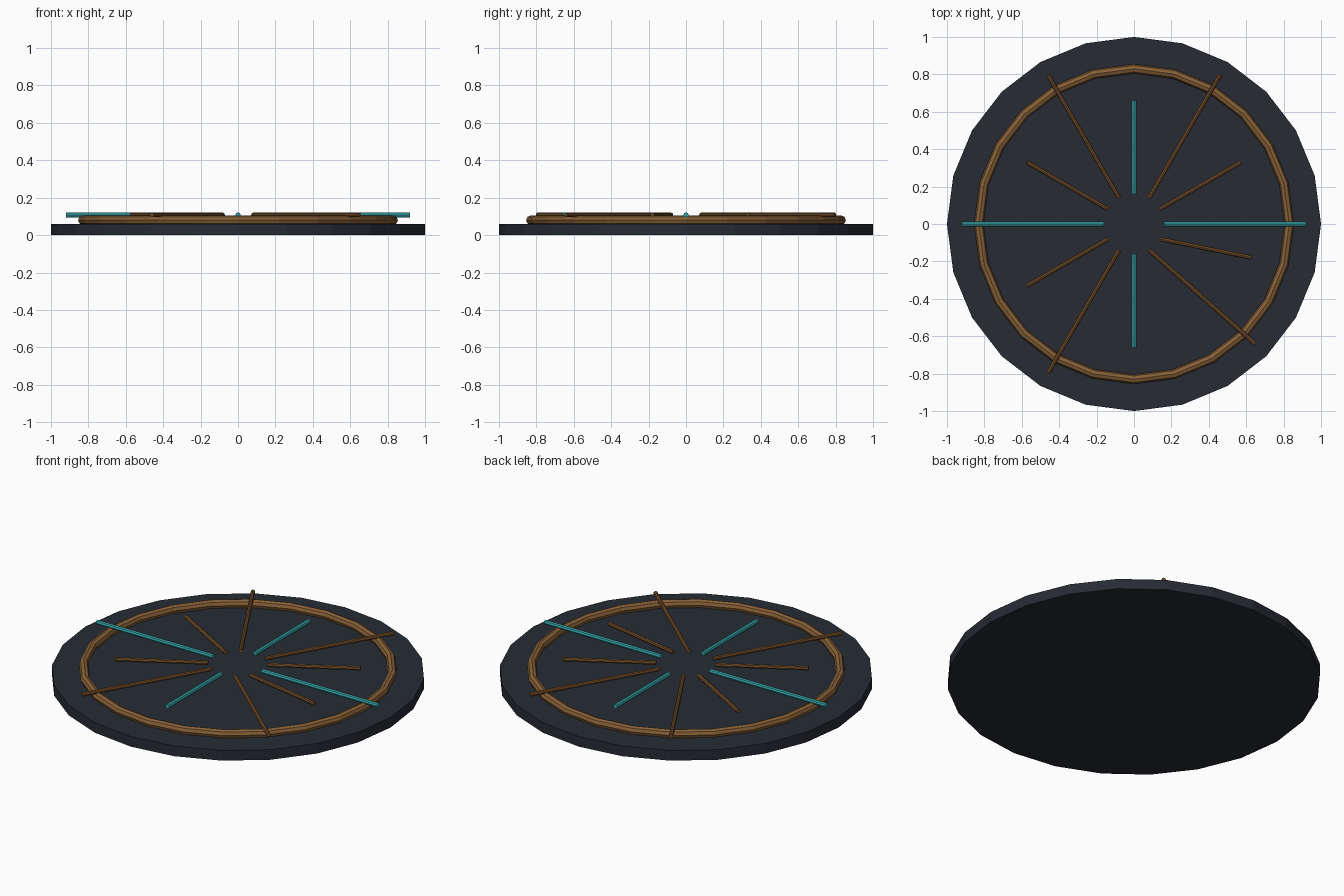
import bpy
from math import radians, cos, sin
from mathutils import Vector

if "Cube" in bpy.data.objects:
    bpy.data.objects.remove(bpy.data.objects["Cube"])


def material(name, rgb):
    m = bpy.data.materials.new(name)
    m.diffuse_color = (*rgb, 1)
    m.use_nodes = True
    m.node_tree.nodes["Principled BSDF"].inputs["Base Color"].default_value = m.diffuse_color
    return m


dark = material("dark_slate", (0.02, 0.024, 0.034))
bronze = material("bronze", (0.25, 0.12, 0.038))
brown = material("dark_bronze", (0.17, 0.075, 0.022))
teal = material("teal", (0.035, 0.36, 0.38))


def finish(name, mat):
    ob = bpy.context.object
    ob.name = name
    ob.data.materials.append(mat)
    return ob


# Base disc
bpy.ops.mesh.primitive_cylinder_add(vertices=24, radius=1, depth=0.06, location=(0, 0, 0.03))
finish("base_disc", dark)

# Raised ring
bpy.ops.mesh.primitive_torus_add(major_radius=0.83, minor_radius=0.025,
                                 major_segments=24, minor_segments=8, location=(0, 0, 0.08))
finish("raised_ring", bronze)

# Radial spokes: long and short alternate, teal on the axes, two knocked askew
INNER, SPOKE_Z = 0.16, 0.108
for i in range(12):
    a = radians(30 * i)
    length = 0.76 if i % 2 == 0 else 0.5
    on_axis = i % 3 == 0
    heading = a + radians(18.5 if i in (10, 11) else 0)
    start = Vector((INNER * cos(a), INNER * sin(a), SPOKE_Z))
    direction = Vector((cos(heading), sin(heading), 0))
    bpy.ops.mesh.primitive_cylinder_add(
        vertices=8, radius=0.014 if on_axis else 0.012, depth=length,
        location=start + direction * length / 2, rotation=(0, radians(90), heading))
    finish(f"spoke_{i + 1:02d}", teal if on_axis else brown)
